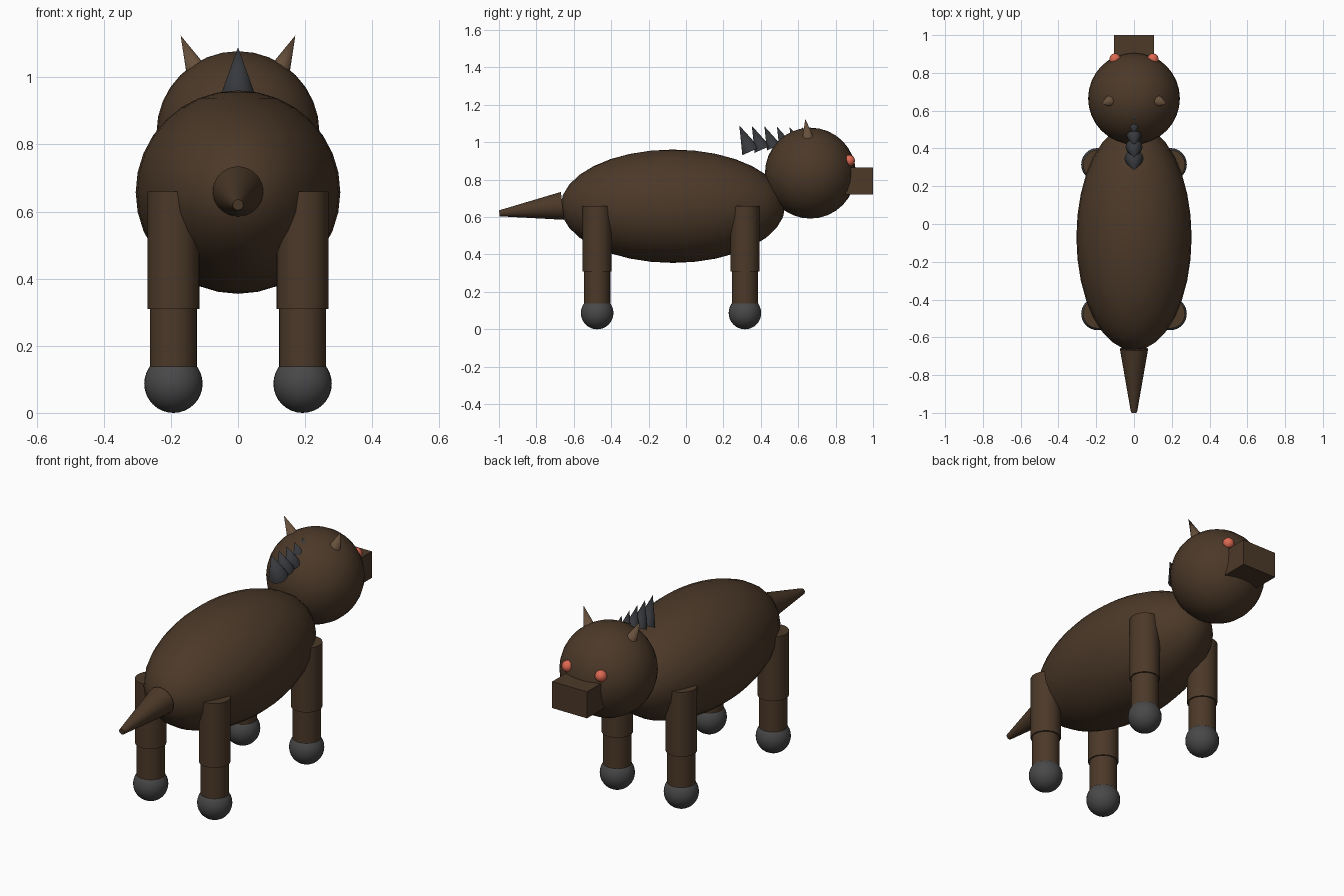
import bpy
import math
from mathutils import Vector

if "Cube" in bpy.data.objects:
    bpy.data.objects.remove(bpy.data.objects["Cube"])


def material(name, rgb):
    m = bpy.data.materials.new(name)
    m.diffuse_color = (*rgb, 1.0)
    m.use_nodes = True
    m.node_tree.nodes["Principled BSDF"].inputs["Base Color"].default_value = m.diffuse_color
    return m


BROWN = material("dark_brown_hide", (0.072, 0.041, 0.022))
EAR = material("light_brown_ear", (0.135, 0.080, 0.045))
HOOF = material("hoof_grey", (0.065, 0.065, 0.067))
MANE = material("mane_charcoal", (0.038, 0.040, 0.045))
EYE = material("eye_red", (0.72, 0.14, 0.085))


def finish(name, mat, smooth=True):
    ob = bpy.context.object
    ob.name = name
    ob.data.materials.append(mat)
    if smooth:
        bpy.ops.object.shade_smooth_by_angle(angle=math.radians(40))
    return ob


def ball(name, mat, loc, radii):
    bpy.ops.mesh.primitive_uv_sphere_add(segments=32, ring_count=16, radius=1, location=loc)
    bpy.context.object.scale = radii
    bpy.ops.object.transform_apply(location=False, rotation=False, scale=True)
    return finish(name, mat)


def taper(name, mat, start, end, r1, r2=0.0, sides=32):
    """Cone or cylinder running from start to end."""
    a, b = Vector(start), Vector(end)
    bpy.ops.mesh.primitive_cone_add(vertices=sides, radius1=r1, radius2=r2,
                                    depth=(b - a).length, location=(a + b) / 2)
    bpy.context.object.rotation_euler = (b - a).to_track_quat('Z', 'Y').to_euler()
    return finish(name, mat)


# Trunk and head
ball("body", BROWN, (0, -0.07, 0.658), (0.305, 0.6, 0.303))
ball("head", BROWN, (0, 0.665, 0.835), (0.243, 0.243, 0.243))

# Box snout, sunk into the head
bpy.ops.mesh.primitive_cube_add(size=1, location=(0, 0.88, 0.793))
bpy.context.object.scale = (0.21, 0.24, 0.144)
bpy.ops.object.transform_apply(location=False, rotation=False, scale=True)
finish("snout", BROWN, smooth=False)

# Tail
taper("tail", BROWN, (0, -0.66, 0.66), (0, -0.998, 0.62), 0.075, 0.016)

# Paired parts
for side, s in (("left", -1), ("right", 1)):
    ball(f"eye_{side}", EYE, (s * 0.1, 0.873, 0.902), (0.03, 0.03, 0.03))
    taper(f"ear_{side}", EAR, (s * 0.115, 0.655, 1.0), (s * 0.171, 0.638, 1.125), 0.038, sides=16)
    for end, y in (("front", 0.315), ("back", -0.475)):
        x = s * 0.1925
        taper(f"{end}_upper_leg_{side}", BROWN, (x, y, 0.31), (x, y, 0.66), 0.0775, 0.0775)
        taper(f"{end}_lower_leg_{side}", BROWN, (x, y, 0.08), (x, y, 0.33), 0.07, 0.07)
        ball(f"{end}_hoof_{side}", HOOF, (x, y, 0.087), (0.087, 0.087, 0.087))

# Row of mane spikes, leaning back and shrinking toward the head
lean = math.radians(24)
for i in range(6):
    length = 0.152 - 0.014 * i
    tip = Vector((0, 0.285 + 0.067 * i, 1.09 - 0.002 * i))
    base = tip + Vector((0, math.sin(lean), -math.cos(lean))) * length
    taper(f"mane_spike_{i + 1}", MANE, base, tip, 0.05 - 0.005 * i, sides=16)
